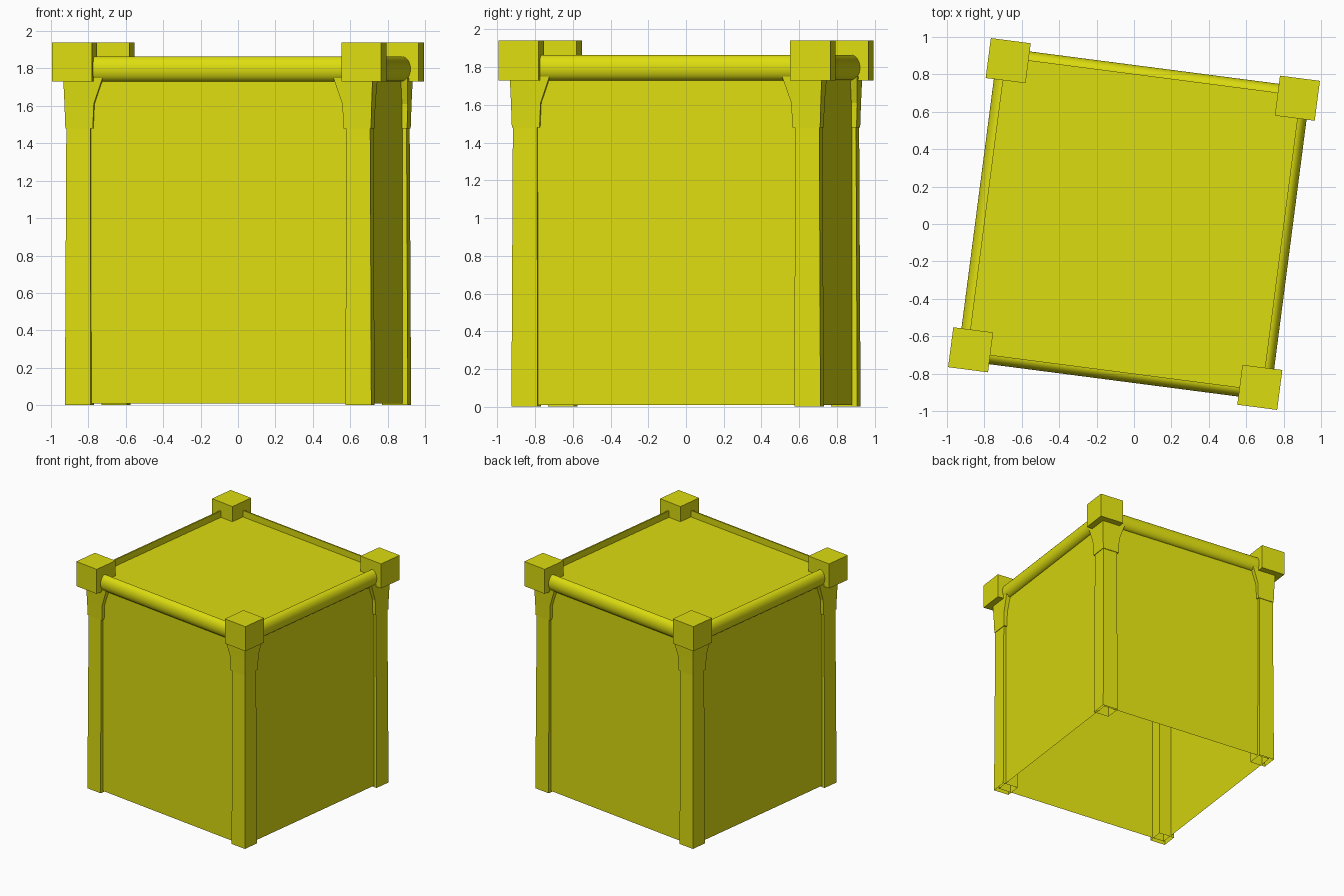
import bpy, bmesh, math
from mathutils import Matrix

if "Cube" in bpy.data.objects:
    bpy.data.objects.remove(bpy.data.objects["Cube"])

TURN = Matrix.Rotation(math.radians(-7.4), 4, 'Z')
yellow = bpy.data.materials.new("yellow")
yellow.diffuse_color = (0.72, 0.72, 0.005, 1)
yellow.use_nodes = True
yellow.node_tree.nodes["Principled BSDF"].inputs["Base Color"].default_value = yellow.diffuse_color


def finish(name, bm, spin=0):
    bmesh.ops.recalc_face_normals(bm, faces=bm.faces)
    me = bpy.data.meshes.new(name)
    bm.to_mesh(me)
    bm.free()
    me.materials.append(yellow)
    ob = bpy.data.objects.new(name, me)
    bpy.context.collection.objects.link(ob)
    ob.matrix_world = TURN @ Matrix.Rotation(spin, 4, 'Z')
    return ob


def corner_loft(name, rings, spin, bottom=True):
    """Square post in the +x +y corner; rings are (z, inner, outer)."""
    bm = bmesh.new()
    loops = [[bm.verts.new(p) for p in ((a, a, z), (b, a, z), (b, b, z), (a, b, z))]
             for z, a, b in rings]
    for lo, hi in zip(loops, loops[1:]):
        for i in range(4):
            j = (i + 1) % 4
            bm.faces.new((lo[i], lo[j], hi[j], hi[i]))
    bm.faces.new(loops[-1])
    if bottom:
        bm.faces.new(loops[0][::-1])
    return finish(name, bm, spin)


def rail(name, spin):
    """Half-round rail along the +x side, flat on the inside."""
    bm = bmesh.new()
    n = 16
    prof = [(0.793 + 0.05 * math.cos(t), 1.797 + 0.068 * math.sin(t))
            for t in (-math.pi / 2 + math.pi * k / n for k in range(n + 1))]
    ends = [[bm.verts.new((x, y, z)) for x, z in prof] for y in (-0.72, 0.72)]
    for i in range(n + 1):
        j = (i + 1) % (n + 1)
        bm.faces.new((ends[0][i], ends[0][j], ends[1][j], ends[1][i])).smooth = i < n
    for e in ends:
        bm.faces.new(e)
    for e in bm.edges:
        if len(e.link_faces) == 2 and not all(f.smooth for f in e.link_faces):
            e.smooth = False
    return finish(name, bm, spin)


# box body: four walls and a recessed lid, open underneath
bm = bmesh.new()
w = 0.797
rings = [[bm.verts.new((x * w, y * w, z)) for x, y in ((-1, -1), (1, -1), (1, 1), (-1, 1))]
         for z in (0.01, 1.81)]
for i in range(4):
    j = (i + 1) % 4
    bm.faces.new((rings[0][i], rings[0][j], rings[1][j], rings[1][i]))
bm.faces.new(rings[1])
finish("box_body", bm)

# corner posts, flared brackets, cap blocks and rails
for k in range(4):
    s = k * math.pi / 2
    corner_loft(f"corner_post_{k}", [(0, 0.687, 0.826), (1.73, 0.69, 0.818)], s, bottom=False)
    corner_loft(f"bracket_{k}", [(1.48, 0.676, 0.824), (1.61, 0.67, 0.828), (1.75, 0.622, 0.834)], s)
    corner_loft(f"cap_block_{k}", [(1.73, 0.672, 0.887), (1.94, 0.672, 0.887)], s)
    rail(f"top_rail_{k}", s)
